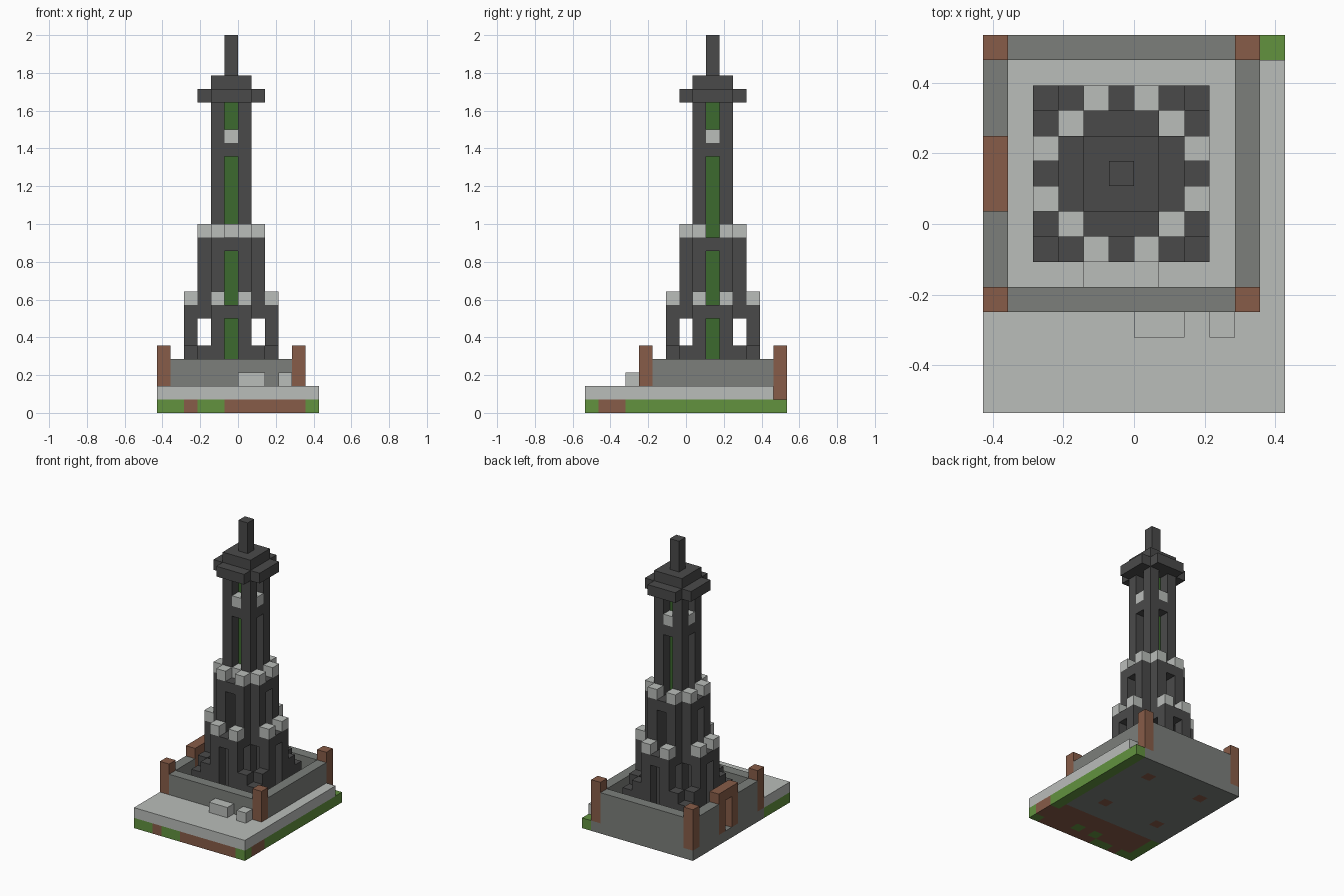
import bpy, bmesh
from mathutils import Vector

cube = bpy.data.objects.get("Cube")
if cube:
    bpy.data.objects.remove(cube, do_unlink=True)

UNIT = 1 / 14                      # edge of one block
HALF = Vector((6, 7.5, 0))         # half the footprint, in blocks


def srgb(h):
    vals = [int(h[i:i + 2], 16) / 255 for i in (0, 2, 4)]
    return [((v + 0.055) / 1.055) ** 2.4 if v > 0.04 else v / 12.92 for v in vals] + [1]


def material(name, h):
    m = bpy.data.materials.new(name)
    m.use_nodes = True
    m.diffuse_color = srgb(h)
    m.node_tree.nodes["Principled BSDF"].inputs["Base Color"].default_value = srgb(h)
    return m


MATS = {n: material(n, h) for n, h in {
    "pale_stone": "BABDBA", "grey_stone": "7C7F7B", "dark_stone": "4A4A4A",
    "brown_wood": "875C48", "grass_green": "62923F", "deep_green": "3C6A2E"}.items()}

blocks = {}                        # cell -> (part, colour)


def fill(part, colour, xs, ys, zs):
    """Fill a box of blocks; each range is (start, end)."""
    for x in range(*xs):
        for y in range(*ys):
            for z in range(*zs):
                blocks[x, y, z] = (part, colour)


def around(part, colour, dx, dy, z0, z1):
    """Place a column at every mirrored and swapped offset from the tower axis."""
    for a, b in ((dx, dy), (dy, dx)):
        for sx in (-1, 1):
            for sy in (-1, 1):
                x, y = 5 + sx * a, 9 + sy * b
                fill(part, colour, (x, x + 1), (y, y + 1), (z0, z1))


# Ground layer: grass, earth patch and stone foundation
fill("ground", "grass_green", (0, 12), (0, 15), (0, 1))
fill("ground", "brown_wood", (0, 11), (1, 4), (0, 1))
fill("ground", "brown_wood", (5, 11), (0, 1), (0, 1))
fill("ground", "brown_wood", (2, 3), (0, 1), (0, 1))
fill("ground", "brown_wood", (11, 12), (1, 3), (0, 1))
fill("ground", "grass_green", (0, 1), (1, 4), (0, 1))
for x in (5, 7):
    fill("ground", "grass_green", (x, x + 1), (1, 2), (0, 1))
fill("foundation", "grey_stone", (0, 11), (4, 15), (0, 1))
around("foundation", "brown_wood", 3, 3, 0, 1)

# Pale terrace, steps outside and inside the wall
fill("terrace", "pale_stone", (0, 12), (0, 14), (1, 2))
fill("steps", "pale_stone", (6, 8), (3, 4), (2, 3))
fill("steps", "pale_stone", (9, 10), (3, 4), (2, 3))
fill("steps", "pale_stone", (4, 7), (5, 6), (2, 3))

# Courtyard wall
for ys in ((4, 5), (14, 15)):
    fill("courtyard_wall", "grey_stone", (0, 11), ys, (1, 4))
for xs in ((0, 1), (10, 11)):
    fill("courtyard_wall", "grey_stone", xs, (4, 15), (1, 4))

# Corner posts and side gate
for x in (0, 10):
    for y in (4, 14):
        fill("corner_posts", "brown_wood", (x, x + 1), (y, y + 1), (1, 5))
fill("side_gate", "brown_wood", (0, 1), (8, 11), (1, 5))
for z in range(1, 4):
    del blocks[0, 9, z]

# Tower feet, buttress piers and lower arches
around("tower_feet", "dark_stone", 3, 3, 2, 4)
around("tower_feet", "dark_stone", 3, 2, 2, 5)
around("buttress_piers", "dark_stone", 3, 1, 2, 8)
for d in (1, 2, 3):
    around("lower_arches", "dark_stone", d, 0, 7, 8)
around("lower_arches", "dark_stone", 2, 1, 7, 8)
around("lower_battlements", "pale_stone", 3, 1, 8, 9)

# Middle tier
around("middle_piers", "dark_stone", 2, 1, 8, 13)
for d in (1, 2):
    around("middle_lintels", "dark_stone", d, 0, 12, 13)
around("middle_battlements", "pale_stone", 2, 1, 13, 14)
fill("middle_battlements", "pale_stone", (5, 6), (8, 9), (13, 14))

# Tall shaft with glowing core, lintels and pale window blocks
around("shaft_piers", "dark_stone", 1, 1, 2, 23)
around("shaft_lintels", "dark_stone", 1, 0, 19, 20)
around("window_blocks", "pale_stone", 1, 0, 20, 21)
fill("core", "deep_green", (5, 6), (9, 10), (2, 23))

# Cap and spire
fill("cap", "dark_stone", (3, 8), (8, 11), (23, 24))
fill("cap", "dark_stone", (4, 7), (7, 12), (23, 24))
fill("cap", "dark_stone", (4, 7), (8, 11), (24, 25))
fill("spire", "dark_stone", (5, 6), (9, 10), (25, 28))


# Turn each part into a mesh of its exposed faces
def build(part):
    cells = {c: col for c, (p, col) in blocks.items() if p == part}
    names = sorted(set(cells.values()))
    mesh = bpy.data.meshes.new(part)
    for n in names:
        mesh.materials.append(MATS[n])
    bm = bmesh.new()
    for cell, colour in cells.items():
        centre = Vector(cell) + Vector((0.5, 0.5, 0.5))
        for axis in range(3):
            for sign in (-1, 1):
                n = Vector((0, 0, 0))
                n[axis] = sign
                if tuple(int(c + d) for c, d in zip(cell, n)) in blocks:
                    continue
                u = Vector((0, 0, 0))
                u[(axis + 1) % 3] = 0.5
                v = n.cross(u)
                mid = centre + n / 2
                ring = (mid - u - v, mid + u - v, mid + u + v, mid - u + v)
                face = bm.faces.new([bm.verts.new((p - HALF) * UNIT) for p in ring])
                face.material_index = names.index(colour)
    bmesh.ops.remove_doubles(bm, verts=bm.verts, dist=UNIT / 100)
    bmesh.ops.dissolve_limit(bm, angle_limit=0.02, verts=bm.verts, edges=bm.edges,
                             delimit={'MATERIAL'})
    bm.to_mesh(mesh)
    bm.free()
    bpy.context.scene.collection.objects.link(bpy.data.objects.new(part, mesh))


for part in sorted({p for p, _ in blocks.values()}):
    build(part)
